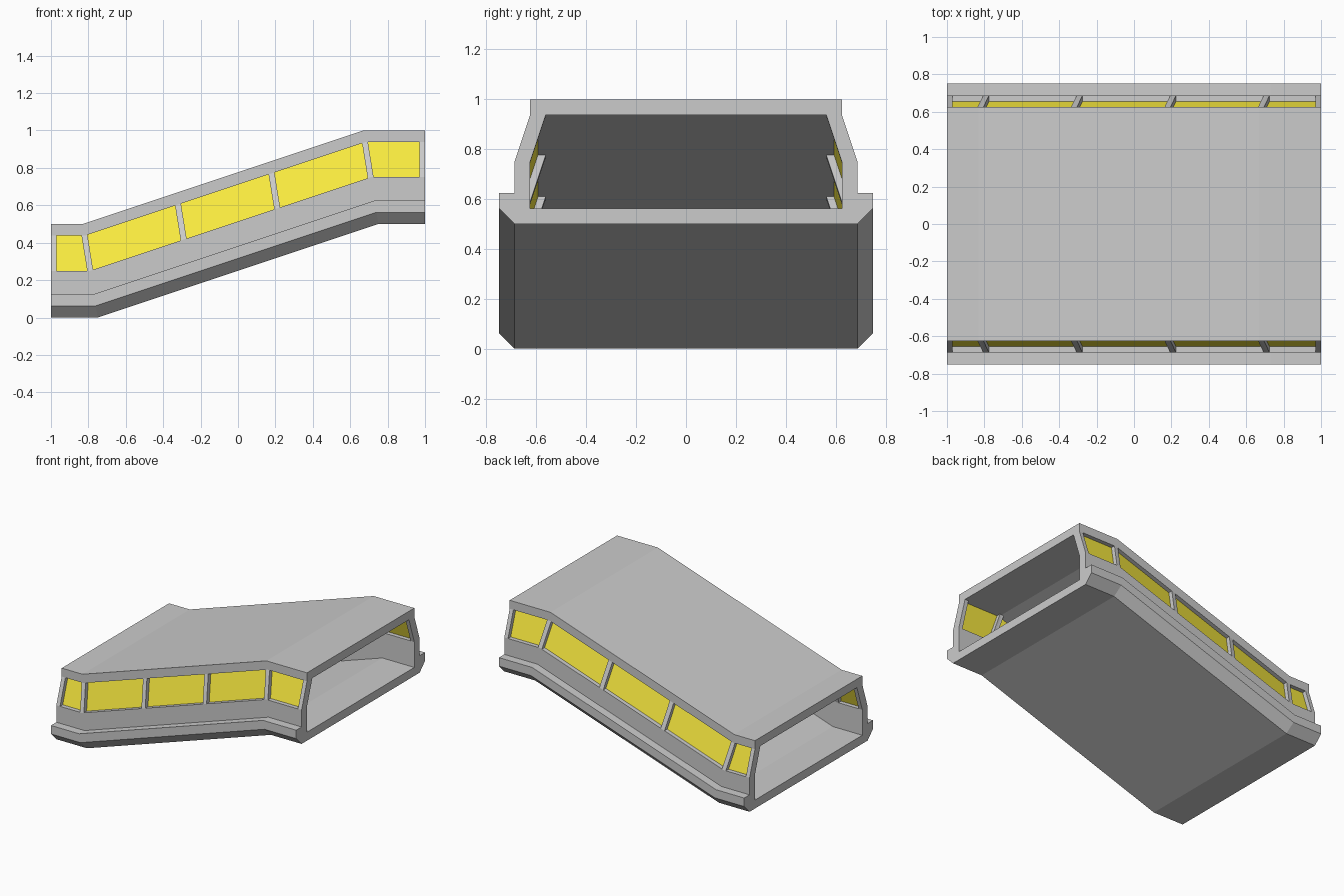
import bpy, bmesh

if "Cube" in bpy.data.objects:
    bpy.data.objects.remove(bpy.data.objects["Cube"])

TILT = 0.162          # mitre lean of the bends and mullions
M, RIM = 0.0156, 0.03  # half mullion width, end frame width

# Half cross-sections as (half width, height)
OUTER = [(.6875, 0), (.75, .0625), (.75, .125), (.6875, .125),
         (.6875, .25), (.625, .4375), (.625, .5)]
INNER = [(.625, .0625), (.625, .25), (.5625, .4375)]
GLASS = [(.65625, .25), (.59375, .4375)]

# Stations along the length: (x, leaning?)
bars = [-.75, -.25, .25, .75]
stations = [(-1, 0), (-1 + RIM, 0)]
for b in bars:
    stations += [(b - M, 1), (b, 1), (b + M, 1)]
stations += [(1 - RIM, 0), (1, 0)]
# segments that hold a window
windows = {i for i, (a, b) in enumerate(zip(stations, stations[1:])) if b[0] - a[0] > .1}


def place(station, y, h):
    x, lean = station
    base = min(max((x + .75) / 3, 0), .5)
    return (x - lean * TILT * h, y, base + h)


def finish(bm, name, color=None):
    bmesh.ops.remove_doubles(bm, verts=bm.verts, dist=1e-5)
    if color is None:
        bmesh.ops.recalc_face_normals(bm, faces=bm.faces)
    mesh = bpy.data.meshes.new(name)
    bm.to_mesh(mesh)
    bm.free()
    ob = bpy.data.objects.new(name, mesh)
    bpy.context.collection.objects.link(ob)
    if color:
        mat = bpy.data.materials.new(name + "_yellow")
        mat.diffuse_color = color
        mat.use_nodes = True
        mat.node_tree.nodes["Principled BSDF"].inputs["Base Color"].default_value = mat.diffuse_color
        mesh.materials.append(mat)


# Corridor shell: swept outer and inner skins with window openings
bm = bmesh.new()


def ring(station, half):
    pts = half + [(-y, h) for y, h in reversed(half)]
    return [bm.verts.new(place(station, y, h)) for y, h in pts]


outer = [ring(s, OUTER) for s in stations]
inner = [ring(s, INNER) for s in stations]
no, ni = len(OUTER) * 2, len(INNER) * 2
# slanted wall edges: (outer start index, inner start index)
slants = [(4, 1), (8, 3)]

for i in range(len(stations) - 1):
    for rings, n, k in ((outer, no, 0), (inner, ni, 1)):
        a, b = rings[i], rings[i + 1]
        for j in range(n):
            if i in windows and j in [s[k] for s in slants]:
                continue
            q = (j + 1) % n
            bm.faces.new((a[j], a[q], b[q], b[j]))
    # reveals joining the two skins around each opening
    if i in windows:
        for o, n in slants:
            O = [outer[i][o], outer[i][o + 1], outer[i + 1][o + 1], outer[i + 1][o]]
            N = [inner[i][n], inner[i][n + 1], inner[i + 1][n + 1], inner[i + 1][n]]
            for k in range(4):
                q = (k + 1) % 4
                bm.faces.new((O[k], O[q], N[q], N[k]))

# End rims between outer and inner outlines (one half, then mirrored indices)
pairs = [(0, 0), (1, 0), (2, 0), (3, 0), (4, 1), (5, 2), (6, 2)]
for e in (0, -1):
    match = [n for _, n in pairs] + [ni - 1 - n for _, n in reversed(pairs)]
    for j in range(no):
        q = (j + 1) % no
        face = [outer[e][j], outer[e][q], inner[e][match[q]]]
        if match[j] != match[q]:
            face.append(inner[e][match[j]])
        bm.faces.new(face)
finish(bm, "corridor_shell")

# Window panes set in the middle of the wall thickness
bm = bmesh.new()
(y0, h0), (y1, h1) = GLASS
for i in windows:
    a, b = stations[i], stations[i + 1]
    for s in (-1, 1):
        pts = [place(a, s * y0, h0), place(b, s * y0, h0),
               place(b, s * y1, h1), place(a, s * y1, h1)]
        bm.faces.new([bm.verts.new(p) for p in pts[::-s]])
finish(bm, "window_panes", (.95, .83, .05, 1))
